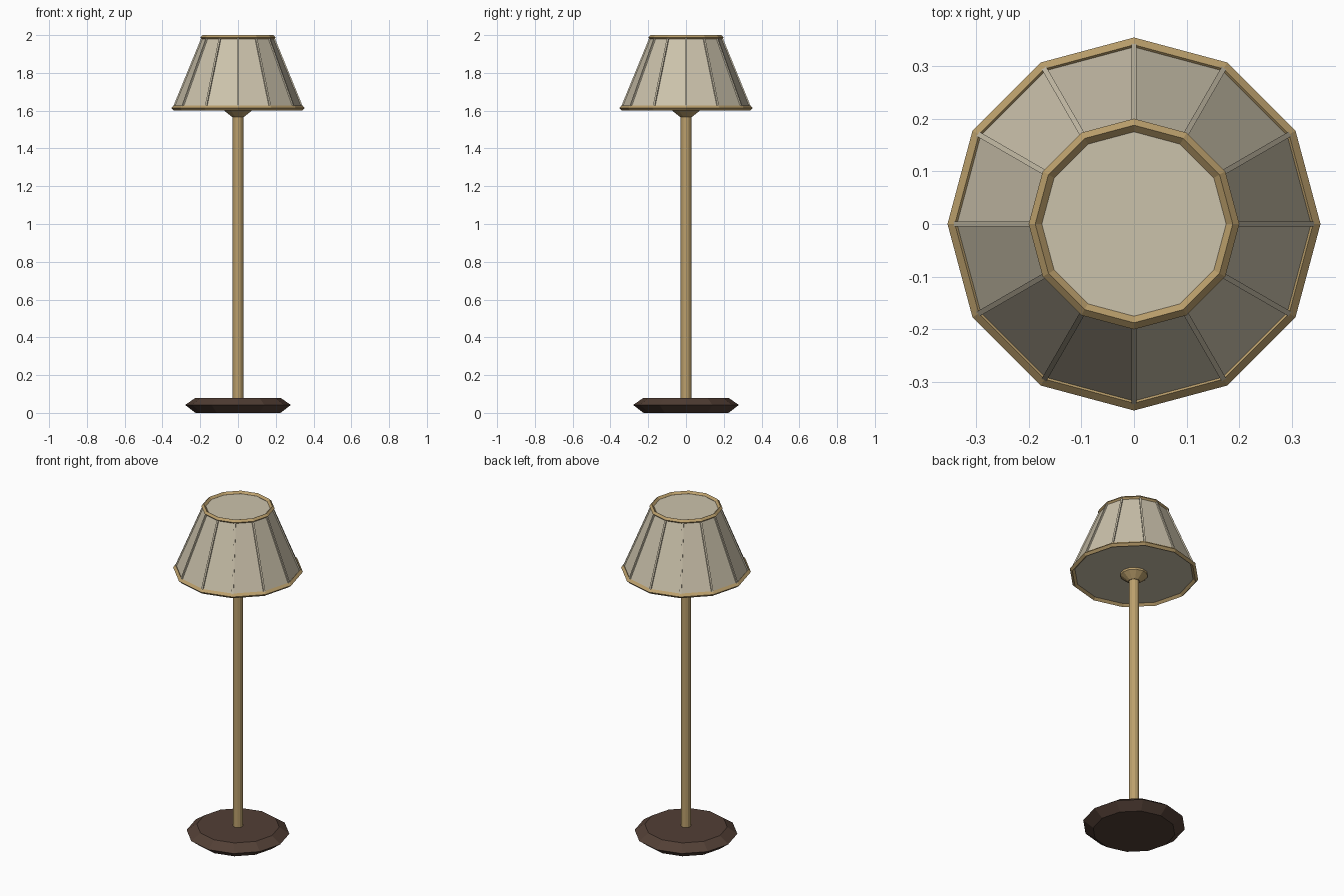
import bpy, bmesh, math
from mathutils import Vector

if "Cube" in bpy.data.objects:
    bpy.data.objects.remove(bpy.data.objects["Cube"])

SIDES = 12


def material(name, rgb):
    m = bpy.data.materials.new(name)
    m.diffuse_color = (*rgb, 1)
    m.use_nodes = True
    m.node_tree.nodes["Principled BSDF"].inputs["Base Color"].default_value = m.diffuse_color
    return m


wood = material("dark_wood", (0.085, 0.05, 0.036))
brass = material("brass", (0.5, 0.35, 0.15))
fabric = material("fabric", (0.6, 0.54, 0.41))


def finish(name, bm, mat):
    bmesh.ops.recalc_face_normals(bm, faces=bm.faces)
    mesh = bpy.data.meshes.new(name)
    bm.to_mesh(mesh)
    bm.free()
    mesh.materials.append(mat)
    ob = bpy.data.objects.new(name, mesh)
    bpy.context.collection.objects.link(ob)
    return ob


def lathe(name, profile, mat, sides=SIDES, closed=False):
    """Turn (radius, z) points around z; cap the ends or close into a ring."""
    bm = bmesh.new()
    rings = []
    for r, z in profile:
        angles = [2 * math.pi * i / sides for i in range(sides)]
        rings.append([bm.verts.new((r * math.cos(a), r * math.sin(a), z)) for a in angles])
    pairs = list(zip(rings, rings[1:]))
    if closed:
        pairs.append((rings[-1], rings[0]))
    else:
        bm.faces.new(rings[0])
        bm.faces.new(rings[-1])
    for lo, hi in pairs:
        for i in range(sides):
            j = (i + 1) % sides
            bm.faces.new((lo[i], lo[j], hi[j], hi[i]))
    return finish(name, bm, mat)


def trim_ring(name, r, z, t):
    """Ring with a diamond cross-section."""
    lathe(name, [(r + t, z), (r, z + t), (r - t, z), (r, z - t)], brass, closed=True)


# Base and pole
lathe("base", [(0.225, 0), (0.28, 0.042), (0.225, 0.08)], wood)
lathe("pole", [(0.028, 0.07), (0.028, 1.61)], brass)

# Fitting under the shade
lathe("shade_fitting", [(0.032, 1.567), (0.075, 1.602), (0.075, 1.625)], brass)

# Shade with its trim rings
lathe("shade", [(0.34, 1.614), (0.187, 1.987)], fabric)
trim_ring("bottom_trim", 0.34, 1.614, 0.014)
trim_ring("top_trim", 0.1875, 1.9875, 0.0125)

# Ribs along the shade corners
start, end = Vector((0.34, 0, 1.617)), Vector((0.189, 0, 1.985))
along = (end - start).normalized()
out = Vector((along.z, 0, -along.x)) * 0.005
side = Vector((0, 0.005, 0))
bm = bmesh.new()
for k in range(SIDES):
    a = 2 * math.pi * k / SIDES
    ends = []
    for p in (start, end):
        corners = (p + out + side, p + out - side, p - out - side, p - out + side)
        ends.append([bm.verts.new((c.x * math.cos(a) - c.y * math.sin(a),
                                   c.x * math.sin(a) + c.y * math.cos(a), c.z)) for c in corners])
    lo, hi = ends
    bm.faces.new(lo)
    bm.faces.new(hi)
    for i in range(4):
        j = (i + 1) % 4
        bm.faces.new((lo[i], lo[j], hi[j], hi[i]))
finish("shade_ribs", bm, fabric)
